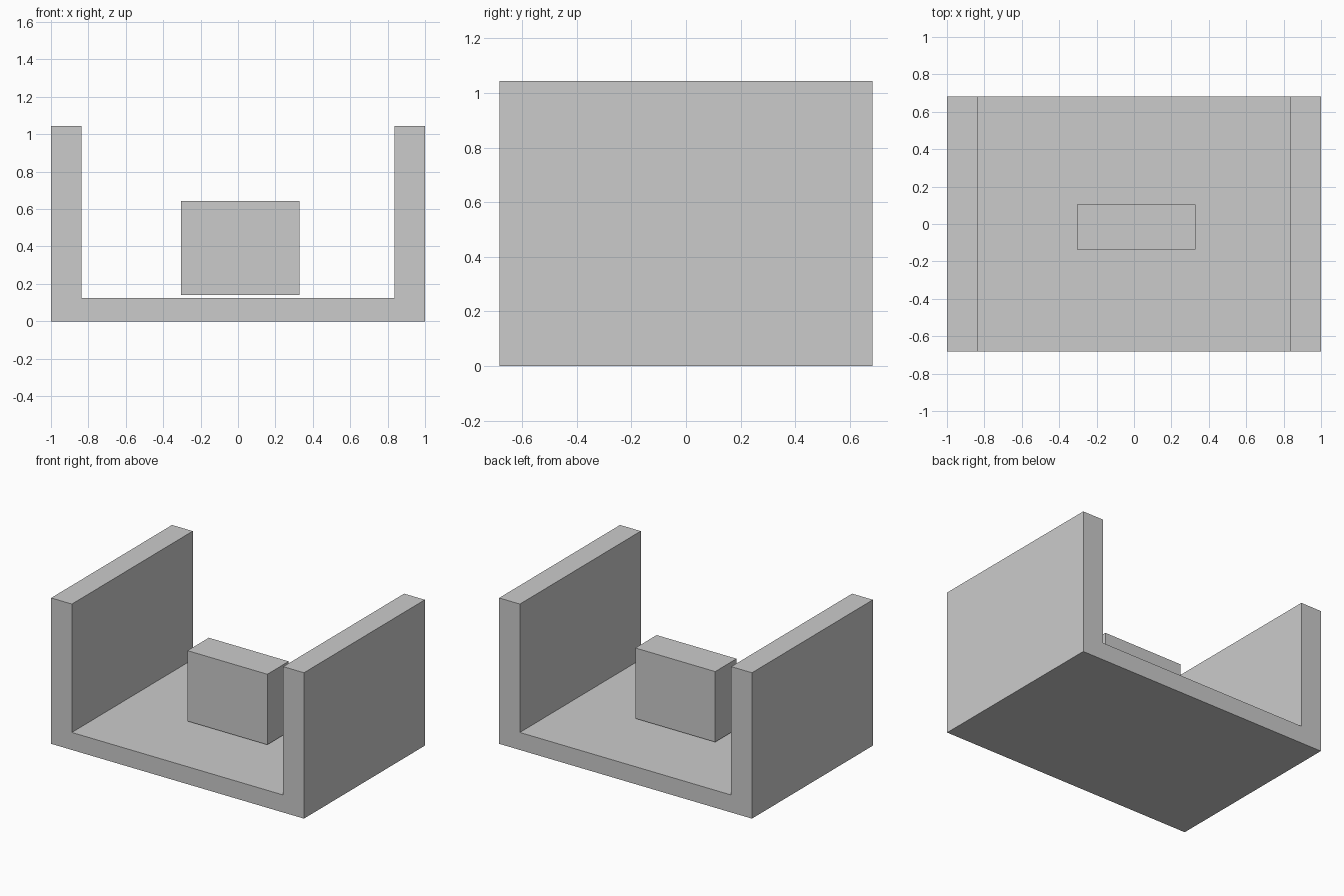
import bpy
import bmesh

if "Cube" in bpy.data.objects:
    bpy.data.objects.remove(bpy.data.objects["Cube"])


def extrude_profile(name, points, y0, y1):
    """Extrude an (x, z) outline from y0 to y1 into a closed solid."""
    bm = bmesh.new()
    face = bm.faces.new([bm.verts.new((x, y0, z)) for x, z in points])
    result = bmesh.ops.extrude_face_region(bm, geom=[face])
    moved = [v for v in result["geom"] if isinstance(v, bmesh.types.BMVert)]
    bmesh.ops.translate(bm, verts=moved, vec=(0, y1 - y0, 0))
    bmesh.ops.recalc_face_normals(bm, faces=bm.faces)
    mesh = bpy.data.meshes.new(name)
    bm.to_mesh(mesh)
    bm.free()
    obj = bpy.data.objects.new(name, mesh)
    bpy.context.collection.objects.link(obj)
    return obj


# U-shaped channel: floor with two side walls
half, height, depth = 1.0, 1.043, 0.683
inner, floor = 0.836, 0.125
right = [(half, 0), (half, height), (inner, height), (inner, floor)]
left = [(-x, z) for x, z in reversed(right)]
extrude_profile("channel", right + left, -depth, depth)

# Block hovering just above the floor, slightly off centre
x0, x1, z0, z1 = -0.304, 0.328, 0.14, 0.644
extrude_profile("block", [(x0, z0), (x1, z0), (x1, z1), (x0, z1)], -0.137, 0.104)
